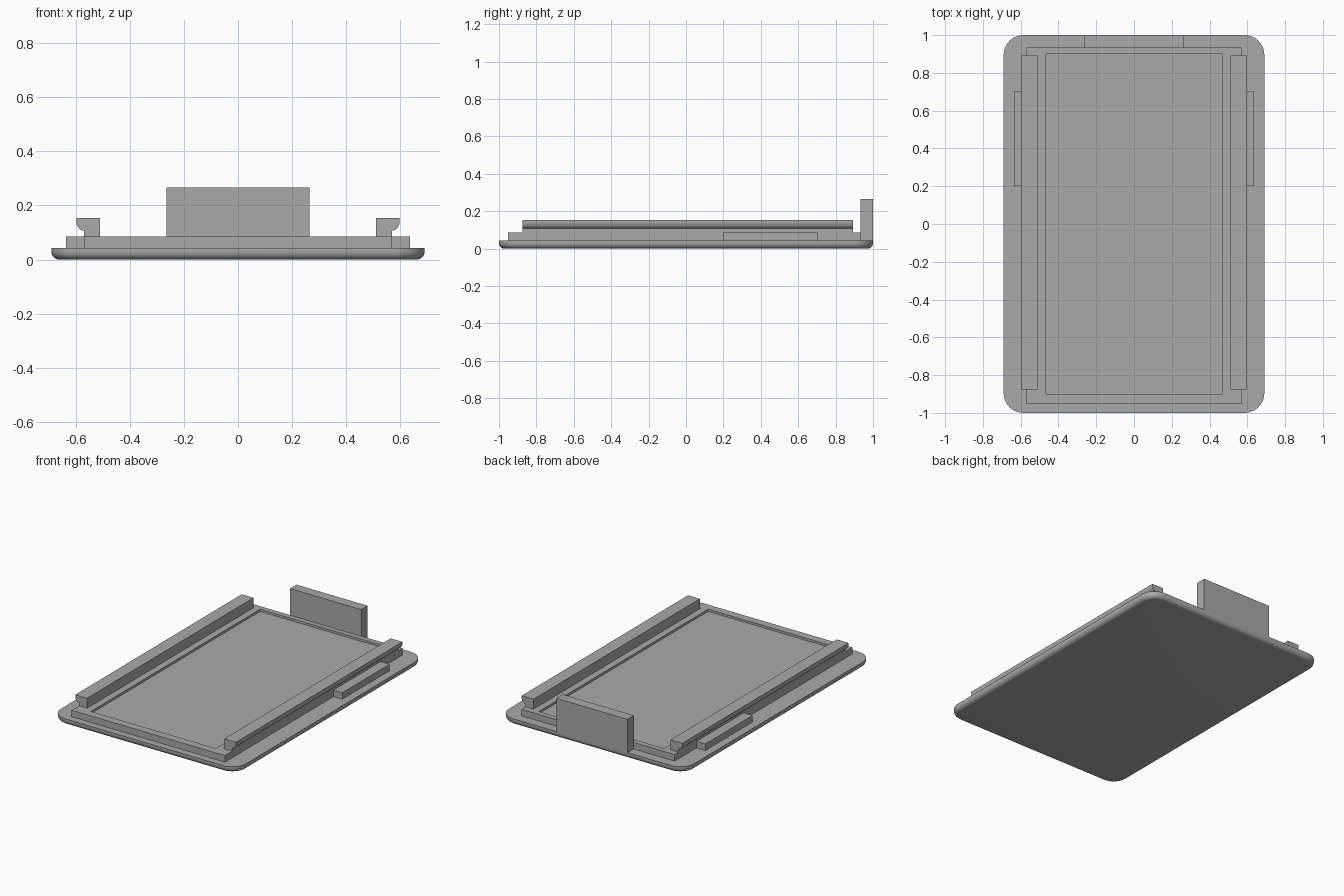
import bpy
import bmesh
import math

cube = bpy.data.objects.get("Cube")
if cube:
    bpy.data.objects.remove(cube, do_unlink=True)

grey = bpy.data.materials.new("plain grey")
grey.use_nodes = True
COLOUR = (0.4, 0.4, 0.4, 1)
grey.diffuse_color = COLOUR
grey.node_tree.nodes["Principled BSDF"].inputs["Base Color"].default_value = COLOUR

BASE_TOP = 0.042
FRAME_TOP = 0.086


def box_mesh(low, high):
    bm = bmesh.new()
    bmesh.ops.create_cube(bm, size=1)
    for v in bm.verts:
        v.co = [low[i] if v.co[i] < 0 else high[i] for i in range(3)]
    return bm


def finish(bm, name, smooth=False):
    bmesh.ops.recalc_face_normals(bm, faces=bm.faces)
    mesh = bpy.data.meshes.new(name)
    bm.to_mesh(mesh)
    bm.free()
    mesh.materials.append(grey)
    obj = bpy.data.objects.new(name, mesh)
    bpy.context.collection.objects.link(obj)
    if smooth:
        bpy.ops.object.select_all(action="DESELECT")
        obj.select_set(True)
        bpy.context.view_layer.objects.active = obj
        bpy.ops.object.shade_smooth_by_angle(angle=math.radians(35))
    return obj


# Base plate: rounded corners, then a rounded lower rim
bm = box_mesh((-0.69, -1, 0), (0.69, 1, BASE_TOP))
uprights = [e for e in bm.edges if abs(e.verts[0].co.z - e.verts[1].co.z) > 0.01]
bmesh.ops.bevel(bm, geom=uprights, offset=0.105, segments=10, profile=0.5, affect="EDGES")
rim = [e for e in bm.edges if all(v.co.z < 0.001 for v in e.verts)]
bmesh.ops.bevel(bm, geom=rim, offset=0.03, segments=6, profile=0.5, affect="EDGES")
finish(bm, "base_plate", smooth=True)

# Raised frame with a shallow recessed floor
bm = box_mesh((-0.57, -0.953, BASE_TOP), (0.57, 0.935, FRAME_TOP))
bm.normal_update()
top = max(bm.faces, key=lambda f: f.calc_center_median().z)
bmesh.ops.inset_region(bm, faces=[top], thickness=0.03)
for v in top.verts:
    v.co.x = math.copysign(0.465, v.co.x)
    v.co.y = math.copysign(0.90, v.co.y)
floor = bmesh.ops.extrude_discrete_faces(bm, faces=[top])["faces"][0]
for v in floor.verts:
    v.co.z -= 0.015
finish(bm, "raised_frame")

# Back tab, flush with the rear edge of the base
finish(box_mesh((-0.265, 0.932, BASE_TOP), (0.265, 1, 0.266)), "back_tab")

# Rails with an outward hooked lip, and side bars, on both sides
for side, sign in (("left", 1), ("right", -1)):
    profile = [(0.51, FRAME_TOP), (0.51, 0.153), (0.598, 0.153), (0.598, 0.143)]
    for i in range(1, 9):
        a = math.radians(90 * i / 8)
        profile.append((0.57 + 0.028 * math.cos(a), 0.143 - 0.036 * math.sin(a)))
    profile.append((0.57, FRAME_TOP))
    bm = bmesh.new()
    end = bm.faces.new([bm.verts.new((sign * x, -0.875, z)) for x, z in profile])
    grown = bmesh.ops.extrude_face_region(bm, geom=[end], use_keep_orig=True)["geom"]
    for v in grown:
        if isinstance(v, bmesh.types.BMVert):
            v.co.y = 0.893
    finish(bm, side + "_rail", smooth=True)

    xs = sorted((sign * 0.57, sign * 0.636))
    finish(box_mesh((xs[0], 0.2, BASE_TOP), (xs[1], 0.703, FRAME_TOP)), side + "_side_bar")
